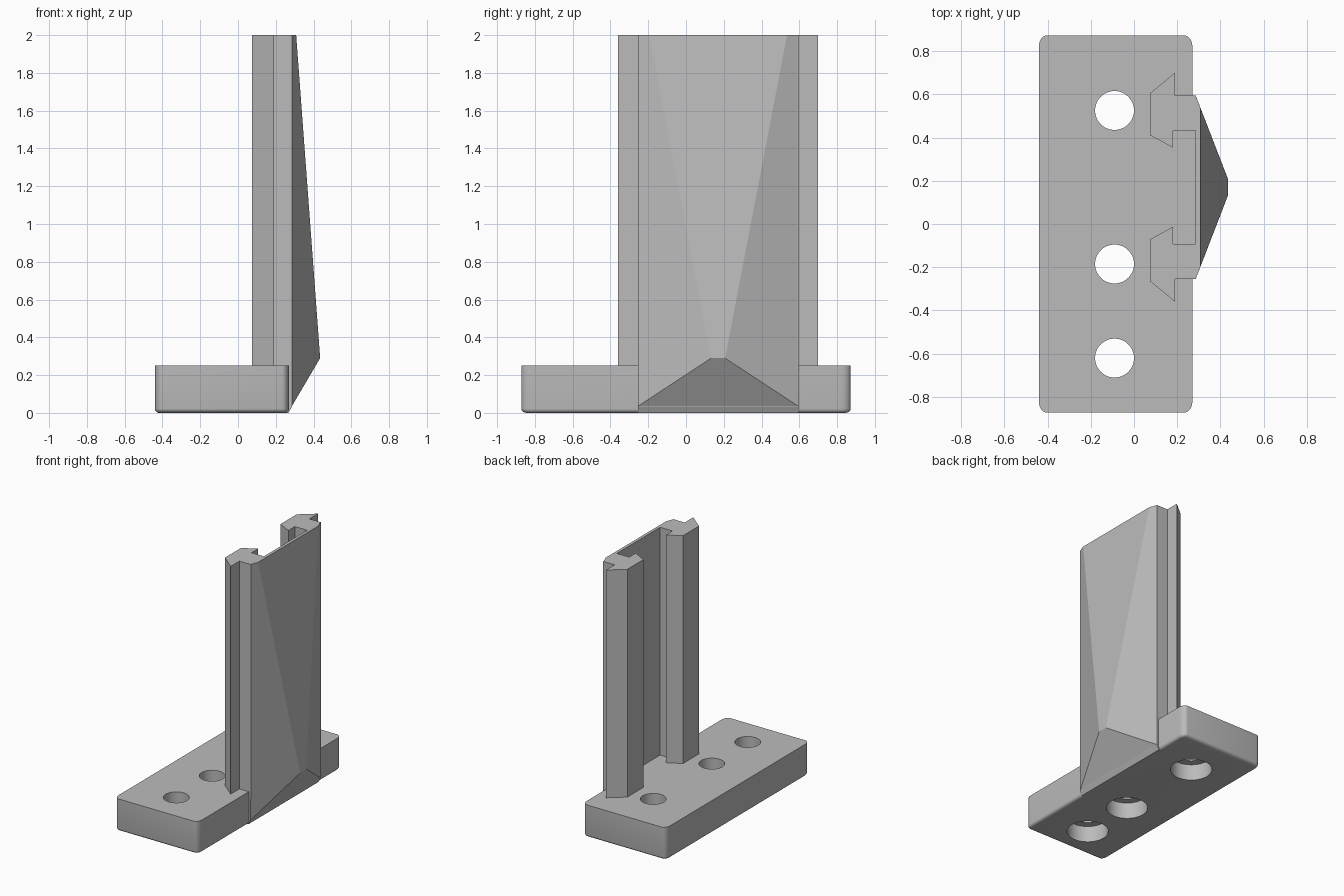
import bpy
import bmesh
from math import radians

if "Cube" in bpy.data.objects:
    bpy.data.objects.remove(bpy.data.objects["Cube"], do_unlink=True)

grey = bpy.data.materials.new("plain grey")
grey.use_nodes = True
grey.diffuse_color = (0.5, 0.5, 0.5, 1)
grey.node_tree.nodes["Principled BSDF"].inputs["Base Color"].default_value = grey.diffuse_color

MID_Y = 0.17      # centre line of the upright
TOP = 2.0
BASE_TOP = 0.25


def finish(name, bm):
    bmesh.ops.recalc_face_normals(bm, faces=bm.faces)
    mesh = bpy.data.meshes.new(name)
    bm.to_mesh(mesh)
    bm.free()
    mesh.materials.append(grey)
    obj = bpy.data.objects.new(name, mesh)
    bpy.context.collection.objects.link(obj)
    return obj


def prism(name, outline, z0, z1):
    bm = bmesh.new()
    face = bm.faces.new([bm.verts.new((x, y, z0)) for x, y in outline])
    new = bmesh.ops.extrude_face_region(bm, geom=[face])["geom"]
    bmesh.ops.translate(bm, vec=(0, 0, z1 - z0),
                        verts=[v for v in new if isinstance(v, bmesh.types.BMVert)])
    return finish(name, bm)


def hull(name, half_points):
    """Convex solid from points (x, half width, z) mirrored about MID_Y."""
    bm = bmesh.new()
    for x, w, z in half_points:
        for side in (-1, 1):
            bm.verts.new((x, MID_Y + side * w, z))
    bmesh.ops.convex_hull(bm, input=bm.verts)
    bmesh.ops.dissolve_limit(bm, angle_limit=radians(0.5), verts=bm.verts, edges=bm.edges)
    return finish(name, bm)


def smooth(obj):
    bpy.ops.object.select_all(action="DESELECT")
    obj.select_set(True)
    bpy.context.view_layer.objects.active = obj
    bpy.ops.object.shade_smooth_by_angle(angle=radians(30))


# Base plate: rounded upright corners and rounded lower rim
STRETCH = 1.4
bm = bmesh.new()
bmesh.ops.create_cube(bm, size=1)
for v in bm.verts:
    v.co = (v.co.x * 0.71 - 0.085, v.co.y * 1.744 / STRETCH, (v.co.z + 0.5) * BASE_TOP)
upright = [e for e in bm.edges if abs(e.verts[0].co.z - e.verts[1].co.z) > 0.1]
bmesh.ops.bevel(bm, geom=upright, offset=0.037, segments=6, profile=0.5, affect="EDGES")
rim = [e for e in bm.edges if max(v.co.z for v in e.verts) < 0.01]
bmesh.ops.bevel(bm, geom=rim, offset=0.022, segments=5, profile=0.5, affect="EDGES")
bmesh.ops.scale(bm, vec=(1, STRETCH, 1), verts=bm.verts)
base = finish("base_plate", bm)

# Counterbored screw holes, wider from below
for i, y in enumerate((0.525, -0.185, -0.62)):
    for kind, radius, z0, z1 in (("bore", 0.09, -0.1, 0.4), ("counterbore", 0.147, -0.1, 0.125)):
        bm = bmesh.new()
        bmesh.ops.create_cone(bm, cap_ends=True, segments=48, radius1=radius,
                              radius2=radius, depth=z1 - z0)
        bmesh.ops.translate(bm, vec=(-0.09, y, (z0 + z1) / 2), verts=bm.verts)
        cutter = finish(f"{kind}_cutter_{i}", bm)
        cut = base.modifiers.new(kind, "BOOLEAN")
        cut.operation, cut.solver, cut.object = "DIFFERENCE", "EXACT", cutter
        bpy.context.view_layer.objects.active = base
        bpy.ops.object.modifier_apply(modifier=cut.name)
        bpy.data.objects.remove(cutter, do_unlink=True)
smooth(base)

# Pair of hooked rails, given as (x, distance from centre line)
rail = [(0.19, 0.53), (0.075, 0.435), (0.075, 0.24), (0.18, 0.183),
        (0.18, 0.263), (0.287, 0.263), (0.287, 0.425), (0.19, 0.425)]
for side, label in ((1, "back"), (-1, "front")):
    prism(f"{label}_rail", [(x, MID_Y + side * w) for x, w in rail], 0.2, TOP)

# Tapering web that joins the rails and leans out to a ridge
hull("tapered_web", [(0.285, 0.425, TOP), (0.308, 0.365, TOP), (0.435, 0.037, 0.29),
                     (0.285, 0.425, 0.035)])

# Foot that ties the web to the base
hull("web_foot", [(0.23, 0.425, 0), (0.268, 0.425, 0), (0.286, 0.425, 0.035),
                  (0.286, 0.425, BASE_TOP), (0.23, 0.425, BASE_TOP)])
